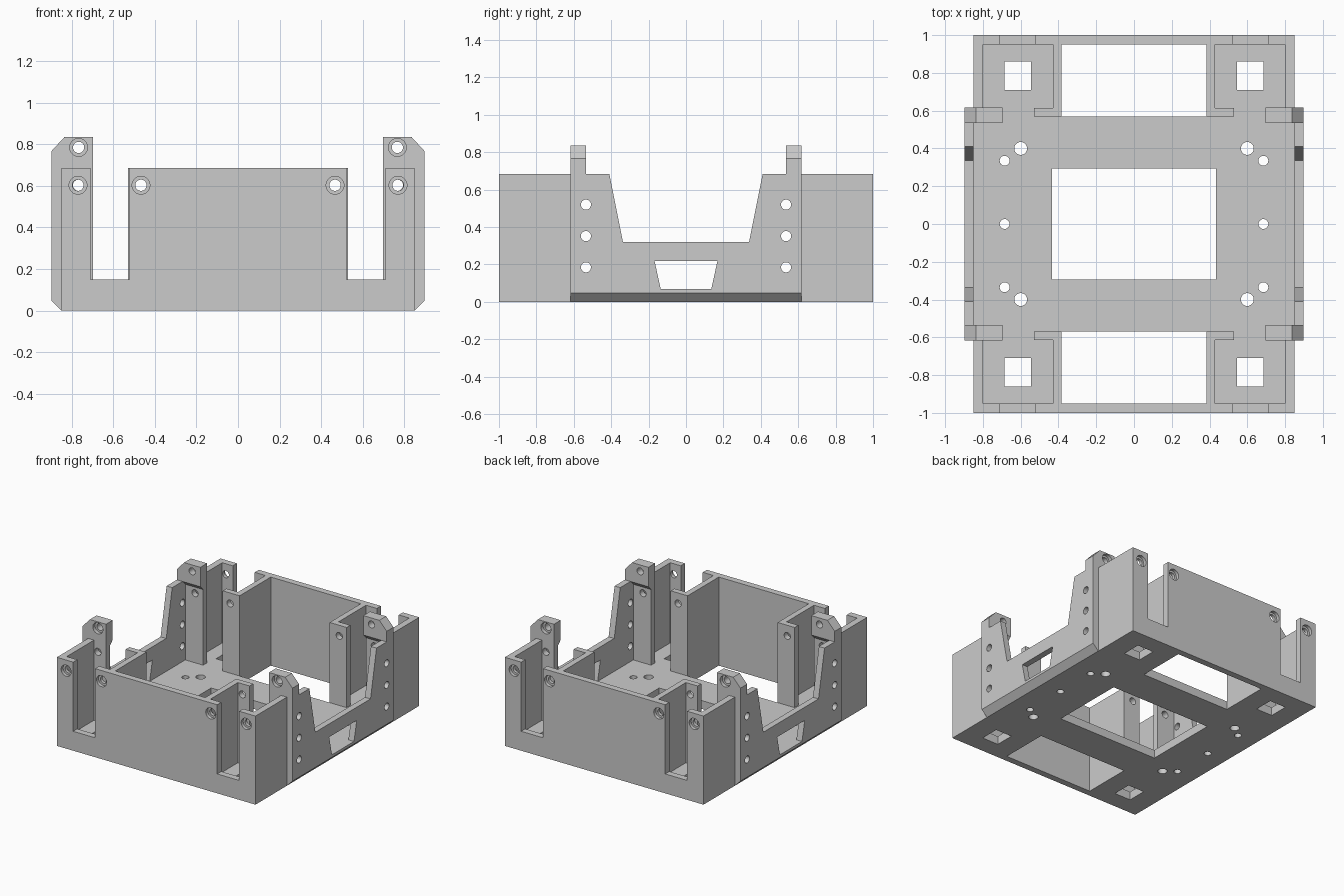
import bpy, bmesh, math
from mathutils import Vector

if "Cube" in bpy.data.objects:
    bpy.data.objects.remove(bpy.data.objects["Cube"], do_unlink=True)

FLOOR = 0.065     # floor thickness
TOP = 0.685       # wall height

grey = bpy.data.materials.new("plain grey")
grey.use_nodes = True
grey.diffuse_color = (0.6, 0.6, 0.6, 1)
grey.node_tree.nodes["Principled BSDF"].inputs["Base Color"].default_value = (0.6, 0.6, 0.6, 1)


def prism(name, axis, outline, lo, hi):
    """Extrude a 2D outline along an axis; outline uses the other two axes in order."""
    def place(p, d):
        co = list(p)
        co.insert("xyz".index(axis), d)
        return Vector(co)
    bm = bmesh.new()
    a = [bm.verts.new(place(p, lo)) for p in outline]
    b = [bm.verts.new(place(p, hi)) for p in outline]
    bm.faces.new(a)
    bm.faces.new(b[::-1])
    n = len(a)
    for i in range(n):
        j = (i + 1) % n
        bm.faces.new((a[i], a[j], b[j], b[i]))
    bmesh.ops.recalc_face_normals(bm, faces=bm.faces)
    mesh = bpy.data.meshes.new(name)
    bm.to_mesh(mesh)
    bm.free()
    mesh.materials.append(grey)
    ob = bpy.data.objects.new(name, mesh)
    bpy.context.collection.objects.link(ob)
    return ob


def rect(x0, x1, y0, y1):
    return [(x0, y0), (x1, y0), (x1, y1), (x0, y1)]


def circle(cx, cy, r, n=32):
    return [(cx + r * math.cos(2 * math.pi * i / n), cy + r * math.sin(2 * math.pi * i / n))
            for i in range(n)]


def flip(points, sx=1, sy=1):
    return [(sx * x, sy * y) for x, y in points]


def cutter(axis, outline, lo, hi):
    ob = prism("cutter", axis, outline, lo, hi)
    ob.hide_render = True
    return ob


def cut(ob, cutters):
    """Subtract the cutters, bake the result and remove the cutters."""
    for c in cutters:
        mod = ob.modifiers.new("cut", 'BOOLEAN')
        mod.operation = 'DIFFERENCE'
        mod.solver = 'EXACT'
        mod.object = c
    bpy.context.view_layer.update()
    mesh = bpy.data.meshes.new_from_object(ob.evaluated_get(bpy.context.evaluated_depsgraph_get()))
    ob.modifiers.clear()
    ob.data = mesh
    for c in cutters:
        bpy.data.objects.remove(c, do_unlink=True)
    for o in bpy.context.selected_objects:
        o.select_set(False)
    bpy.context.view_layer.objects.active = ob
    ob.select_set(True)
    bpy.ops.object.shade_smooth_by_angle(angle=math.radians(30))
    ob.select_set(False)


def y_hole(x, z, r, y0, y1):
    return cutter("y", circle(x, z, r), min(y0, y1), max(y0, y1))


SIDES = ((1, "left"), (-1, "right"))
ENDS = ((-1, "front"), (1, "back"))
BOLT, HEAD = 0.027, 0.043

# Floor plate with windows, square openings and screw holes
floor = prism("floor_plate", "z", rect(-0.85, 0.85, -0.95, 0.95), 0, FLOOR)
openings = [rect(-0.435, 0.435, -0.293, 0.293)]
for sy in (-1, 1):
    openings.append(flip(rect(-0.385, 0.385, 0.57, 0.97), 1, sy))
for sx in (-1, 1):
    openings.append(circle(sx * 0.685, 0, 0.026))
    for sy in (-1, 1):
        openings.append(flip(rect(0.545, 0.685, 0.71, 0.86), sx, sy))
        openings.append(circle(sx * 0.6, sy * 0.4, 0.034))
        openings.append(circle(sx * 0.685, sy * 0.335, 0.026))
cut(floor, [cutter("z", o, -0.1, 0.2) for o in openings])

# Front and back walls with tall slots and counterbored bolt holes
for sy, end in ENDS:
    half = [(0.85, 0), (0.85, TOP), (0.71, TOP), (0.71, 0.15), (0.522, 0.15), (0.522, TOP)]
    outline = half + flip(half, -1)[::-1]
    wall = prism(end + "_wall", "y", outline, min(sy * 0.95, sy), max(sy * 0.95, sy))
    holes = []
    for x in (-0.77, -0.467, 0.467, 0.77):
        holes.append(y_hole(x, 0.603, BOLT, sy * 0.9, sy * 1.1))
        holes.append(y_hole(x, 0.603, HEAD, sy * 0.975, sy * 1.1))
    cut(wall, holes)


def top_chamfer(sx):
    return cutter("y", flip([(0.91, 0.754), (0.825, 0.846), (0.96, 0.9)], sx), -1.1, 1.1)


for sx, side in SIDES:
    # Side wall with dipped middle, corner columns, vent and adjustment holes
    half = [(0.617, 0), (0.617, 0.835), (0.535, 0.835), (0.535, TOP), (0.41, TOP), (0.337, 0.32)]
    wall = prism(side + "_side_wall", "x", half + flip(half, -1)[::-1],
                 min(sx * 0.85, sx * 0.898), max(sx * 0.85, sx * 0.898))
    span = sorted((sx * 0.8, sx))
    cutters = [top_chamfer(sx),
               cutter("y", flip([(0.84, -0.01), (0.92, 0.07), (0.92, -0.01)], sx), -1, 1),
               cutter("x", [(-0.135, 0.068), (0.135, 0.068), (0.168, 0.218), (-0.168, 0.218)], *span)]
    for sy in (-1, 1):
        for z in (0.185, 0.352, 0.52):
            cutters.append(cutter("x", circle(sy * 0.535, z, BOLT), *span))
    cut(wall, cutters)

    for sy, end in ENDS:
        tag = end + "_" + side + "_"
        # Outer wall of the corner pocket
        prism(tag + "outer_wall", "z", flip(rect(0.80, 0.85, 0.617, 0.95), sx, sy), FLOOR, TOP)

        # Inner wall with its flange
        inner = prism(tag + "inner_wall", "z",
                      flip([(0.385, 0.57), (0.53, 0.57), (0.53, 0.615), (0.43, 0.615),
                            (0.43, 0.95), (0.385, 0.95)], sx, sy), FLOOR, TOP)
        cut(inner, [y_hole(sx * 0.467, 0.603, BOLT, sy * 0.5, sy * 0.65)])

        # Tall bracket whose upper block overhangs toward the middle
        profile = [(0.57, FLOOR), (0.617, FLOOR), (0.617, 0.835), (0.535, 0.835),
                   (0.535, TOP), (0.57, 0.65)]
        bracket = prism(tag + "bracket", "x", flip(profile, sy),
                        min(sx * 0.697, sx * 0.85), max(sx * 0.697, sx * 0.85))
        cut(bracket, [top_chamfer(sx),
                      y_hole(sx * 0.767, 0.603, BOLT, sy * 0.5, sy * 0.7),
                      y_hole(sx * 0.767, 0.785, BOLT, sy * 0.5, sy * 0.7),
                      y_hole(sx * 0.767, 0.785, HEAD, sy * 0.59, sy * 0.7)])
